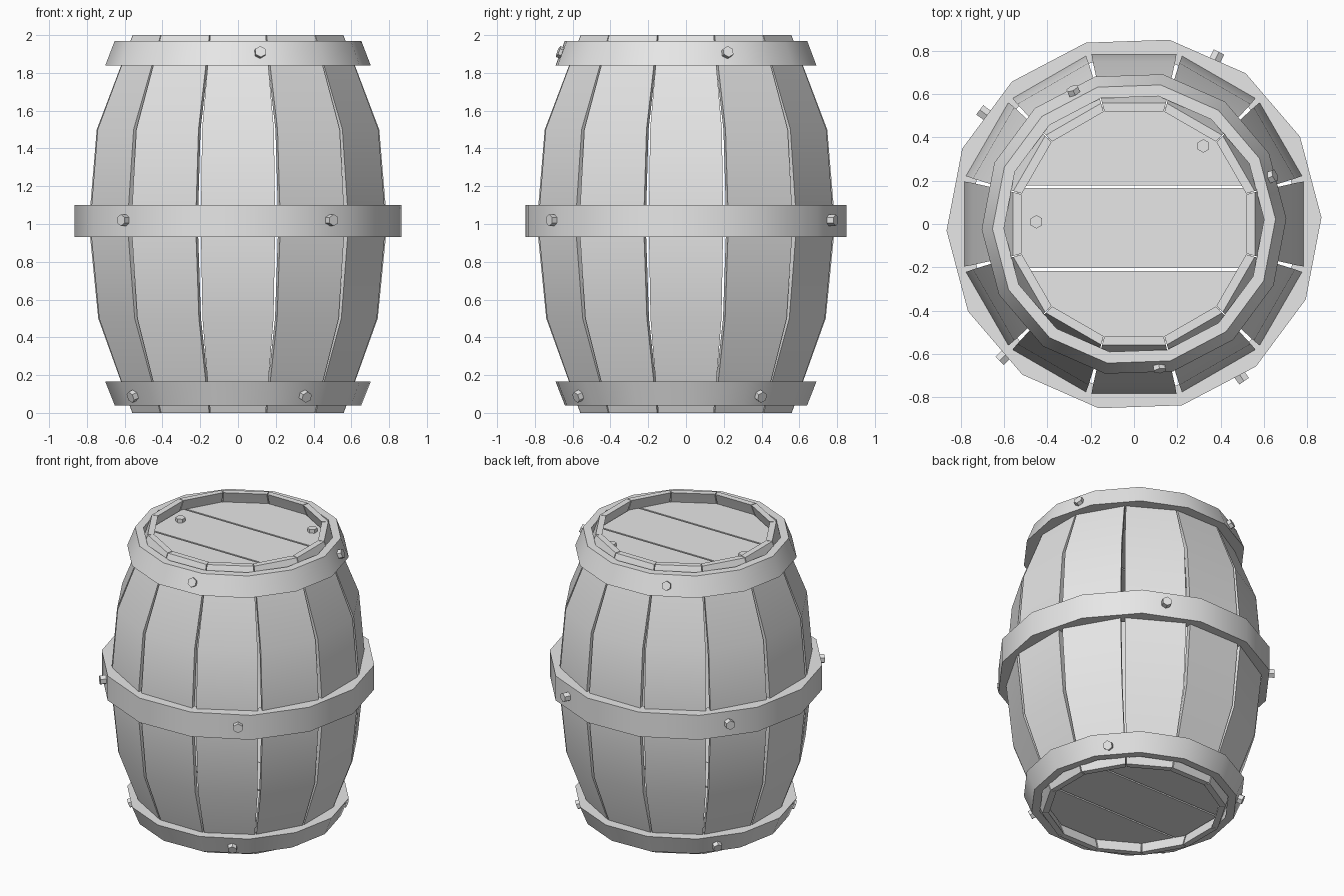
import bpy, bmesh
from math import cos, sin, pi, radians
from mathutils import Matrix, Vector

if "Cube" in bpy.data.objects:
    bpy.data.objects.remove(bpy.data.objects["Cube"], do_unlink=True)

GREY = (0.8, 0.8, 0.8, 1)
mat = bpy.data.materials.new("plain grey")
mat.use_nodes = True
mat.diffuse_color = GREY
mat.node_tree.nodes["Principled BSDF"].inputs["Base Color"].default_value = GREY


def finish(name, bm, smooth=False):
    bmesh.ops.recalc_face_normals(bm, faces=bm.faces)
    mesh = bpy.data.meshes.new(name)
    bm.to_mesh(mesh)
    bm.free()
    mesh.materials.append(mat)
    obj = bpy.data.objects.new(name, mesh)
    bpy.context.collection.objects.link(obj)
    if smooth:
        bpy.ops.object.select_all(action="DESELECT")
        obj.select_set(True)
        bpy.context.view_layer.objects.active = obj
        bpy.ops.object.shade_smooth_by_angle(angle=radians(30))
    return obj


def loft(bm, rings, closed=False):
    """Skin a list of equal rings; cap the ends unless closed on itself."""
    rows = [[bm.verts.new(p) for p in ring] for ring in rings]
    pairs = list(zip(rows, rows[1:]))
    if closed:
        pairs.append((rows[-1], rows[0]))
    else:
        bm.faces.new(rows[0])
        bm.faces.new(rows[-1])
    n = len(rows[0])
    for a, b in pairs:
        for i in range(n):
            j = (i + 1) % n
            bm.faces.new((a[i], a[j], b[j], b[i]))


# Bulging staves: (height, outer distance, half width)
STAVE = [(0, 0.56, 0.147), (0.5, 0.74, 0.188), (1, 0.79, 0.197),
         (1.5, 0.748, 0.19), (2, 0.558, 0.147)]
THICK = 0.04
for k in range(12):
    bm = bmesh.new()
    rings = []
    for z, r, w in STAVE:
        v = w * (r - THICK) / r
        rings.append([(r, -w, z), (r, w, z), (r - THICK, v, z), (r - THICK, -v, z)])
    loft(bm, rings)
    bm.transform(Matrix.Rotation(k * pi / 6, 4, "Z"))
    finish(f"stave_{k + 1}", bm, smooth=True)


# Hoops: fourteen-sided rings swept from a four-point section
def hoop(name, section):
    bm = bmesh.new()
    rings = []
    for k in range(14):
        a = radians(2) + k * pi / 7
        rings.append([(r * cos(a), r * sin(a), z) for r, z in section])
    loft(bm, rings, closed=True)
    finish(name, bm, smooth=True)


hoop("bottom_hoop", [(0.653, 0.04), (0.703, 0.165), (0.62, 0.165), (0.6, 0.04)])
hoop("middle_hoop", [(0.865, 0.93), (0.865, 1.1), (0.77, 1.1), (0.77, 0.93)])
hoop("top_hoop", [(0.703, 1.84), (0.653, 1.97), (0.6, 1.97), (0.62, 1.84)])


# Lids: twelve-sided discs cut into three planks
def lid(name, z):
    for i, (lo, hi) in enumerate([(-1, -0.216), (-0.204, 0.166), (0.178, 1)]):
        bm = bmesh.new()
        bmesh.ops.create_cone(bm, cap_ends=True, segments=12, radius1=0.56,
                              radius2=0.56, depth=0.05)
        bm.transform(Matrix.Translation((0, 0, z)) @ Matrix.Rotation(pi / 12, 4, "Z"))
        for y, side in ((lo, -1), (hi, 1)):
            geom = bm.verts[:] + bm.edges[:] + bm.faces[:]
            bmesh.ops.bisect_plane(bm, geom=geom, plane_co=(0, y, 0),
                                   plane_no=(0, side, 0), clear_outer=True)
            rim = [e for e in bm.edges if e.is_boundary]
            if rim:
                bmesh.ops.holes_fill(bm, edges=rim)
        finish(f"{name}_plank_{i + 1}", bm)


lid("bottom_lid", 0.1)
lid("top_lid", 1.9)


# Hexagonal bolts
def bolt(name, pos, direction):
    bm = bmesh.new()
    bmesh.ops.create_cone(bm, cap_ends=True, segments=6, radius1=0.031,
                          radius2=0.031, depth=0.07)
    turn = Vector(direction).to_track_quat("Z", "Y").to_matrix().to_4x4()
    bm.transform(Matrix.Translation(pos) @ turn)
    finish(name, bm)


# level: height, centre distance, outward tilt, angles round the barrel
BOLTS = {"bottom": (0.095, 0.655, -0.4, (36, 142, 214, 302)),
         "middle": (1.02, 0.85, 0, (63.7, 143.5, 225.5, 305)),
         "top": (1.9, 0.655, 0.4, (19, 114.5, 280))}
for level, (z, r, tilt, angles) in BOLTS.items():
    for i, deg in enumerate(angles):
        a = radians(deg)
        bolt(f"{level}_hoop_bolt_{i + 1}", (r * cos(a), r * sin(a), z),
             (cos(a), sin(a), tilt))
for i, (x, y) in enumerate([(0.32, 0.36), (-0.45, 0.01)]):
    bolt(f"lid_bolt_{i + 1}", (x, y, 1.915), (0, 0, 1))
